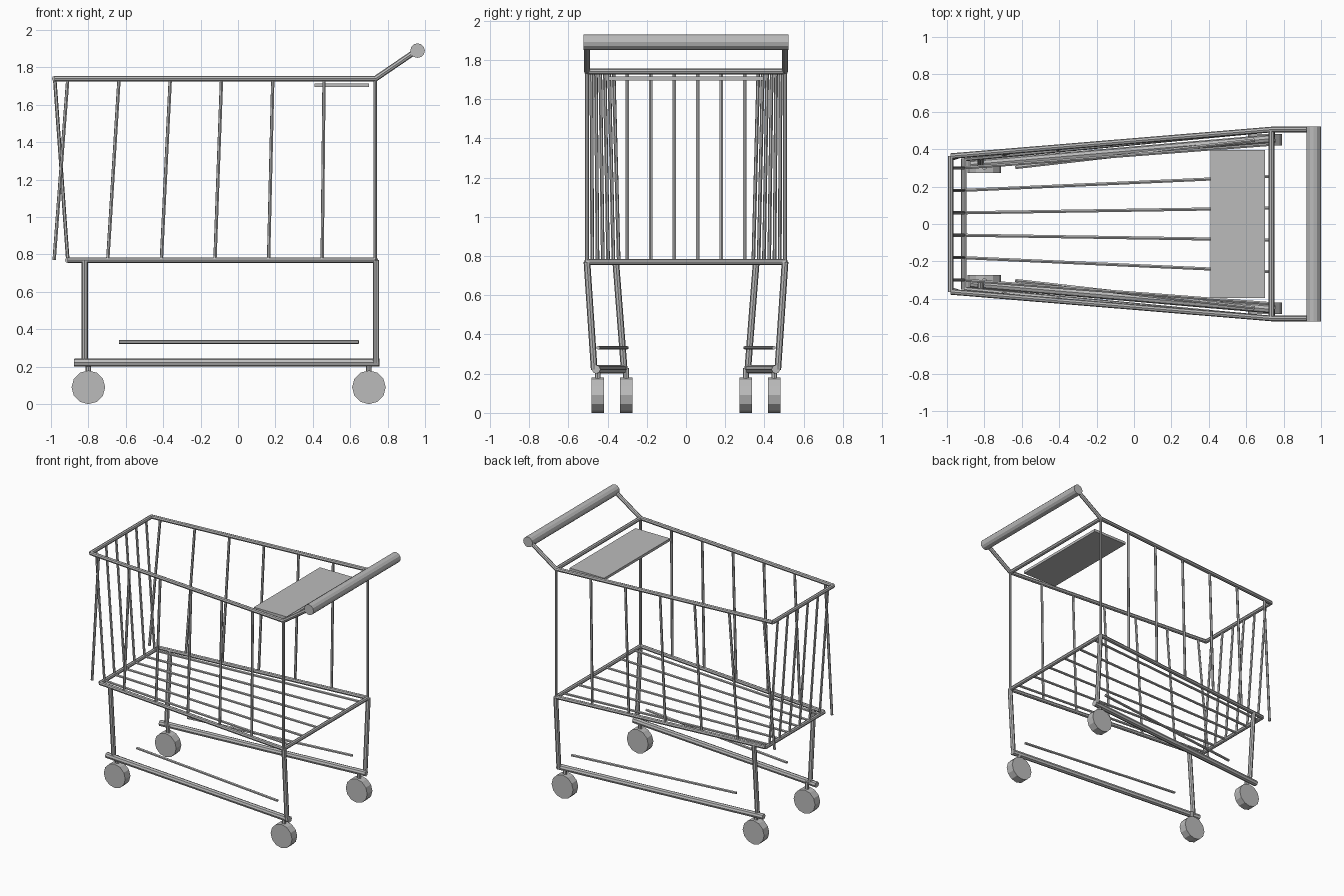
import bpy
from math import pi
from mathutils import Vector

if "Cube" in bpy.data.objects:
    bpy.data.objects.remove(bpy.data.objects["Cube"], do_unlink=True)

steel = bpy.data.materials.new("grey steel")
steel.use_nodes = True
GREY = (0.5, 0.5, 0.5, 1)
steel.diffuse_color = GREY
steel.node_tree.nodes["Principled BSDF"].inputs["Base Color"].default_value = GREY


def finish(name):
    obj = bpy.context.object
    obj.name = name
    obj.data.materials.append(steel)
    return obj


def rod(name, a, b, radius, sides=8):
    """Straight bar between two points."""
    a, b = Vector(a), Vector(b)
    d = b - a
    bpy.ops.mesh.primitive_cylinder_add(
        vertices=sides, radius=radius, depth=d.length, location=(a + b) / 2,
        rotation=d.to_track_quat('Z', 'Y').to_euler())
    return finish(name)


def pair(name, a, b, radius, sides=8):
    """The same bar on the left and right sides."""
    for s, side in ((-1, "front"), (1, "back")):
        rod(f"{name}_{side}", (a[0], s * a[1], a[2]), (b[0], s * b[1], b[2]), radius, sides)


def mix(a, b, t):
    return Vector(a).lerp(Vector(b), t)


# Basket corners on one side
TOP, BOTTOM = 1.74, 0.77
top_nose, top_rear = (-0.98, 0.363, TOP), (0.735, 0.505, TOP)
low_nose, low_rear = (-0.91, 0.35, BOTTOM), (0.735, 0.505, BOTTOM)
FRAME, WIRE = 0.015, 0.0095

# Upper and lower basket frames
for label, nose, rear in (("top", top_nose, top_rear), ("bottom", low_nose, low_rear)):
    pair(label + "_rail", nose, rear, FRAME)
    for end, (x, y, z) in (("nose", nose), ("rear", rear)):
        rod(f"{label}_{end}_bar", (x, -y, z), (x, y, z), FRAME)

# Rear posts
pair("rear_post", low_rear, top_rear, WIRE)

# Side wires, leaning towards the nose
for i in range(6):
    xt, xb = -0.91 + 0.274 * i, -0.983 + 0.2866 * i
    t = (xt - top_nose[0]) / (top_rear[0] - top_nose[0])
    b = (xb - low_nose[0]) / (low_rear[0] - low_nose[0])
    y_low = low_nose[1] + b * (low_rear[1] - low_nose[1])
    pair(f"side_wire_{i}", (xb, y_low, BOTTOM), mix(top_nose, top_rear, t), WIRE, 6)

# Nose wires and floor wires
for i in range(6):
    y = -0.3 + 0.12 * i
    rod(f"nose_wire_{i}", (-0.91, y, BOTTOM), (-0.98, y, TOP), WIRE, 6)
    rod(f"floor_wire_{i}", (-0.91, y, BOTTOM), (0.735, y * 1.42, BOTTOM), WIRE, 6)

# Push handle
pair("handle_arm", top_rear, (0.955, 0.505, 1.89), FRAME)
rod("handle_grip", (0.96, -0.522, 1.89), (0.96, 0.522, 1.89), 0.039, 12)

# Child seat plate
bpy.ops.mesh.primitive_cube_add(size=1, location=(0.555, 0, 1.705))
bpy.context.object.scale = (0.29, 0.79, 0.02)
finish("seat_plate")

# Legs, lower rails and thin side rods
pair("nose_leg", (-0.82, 0.358, BOTTOM), (-0.82, 0.315, 0.22), 0.017)
pair("rear_leg", (0.738, 0.505, BOTTOM), (0.738, 0.468, 0.22), 0.017)
pair("lower_rail", (-0.875, 0.318, 0.222), (0.755, 0.458, 0.222), 0.022)
pair("side_rod", (-0.635, 0.302, 0.332), (0.645, 0.448, 0.332), 0.01, 6)

# Casters
for label, x, y in (("nose", -0.8, 0.305), ("rear", 0.7, 0.45)):
    pair(label + "_stem", (x, y, 0.15), (x, y, 0.23), 0.015)
    pair(label + "_wheel", (x, y - 0.031, 0.09), (x, y + 0.031, 0.09), 0.09, 12)
